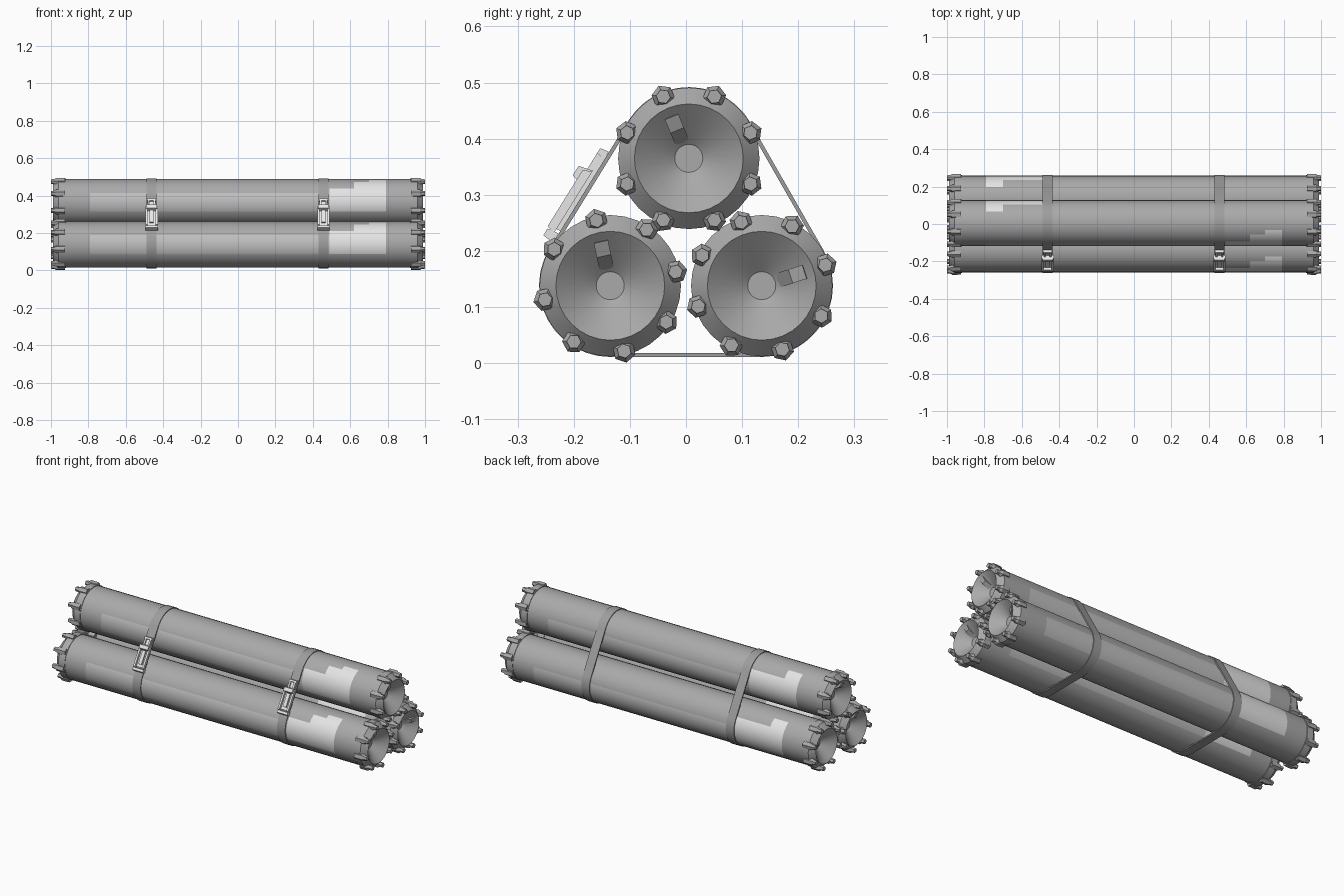
import bpy, bmesh
from math import sin, cos, atan2, degrees, radians, pi
from mathutils import Vector

cube = bpy.data.objects.get("Cube")
if cube:
    bpy.data.objects.remove(cube)


def material(name, v):
    m = bpy.data.materials.new(name)
    m.use_nodes = True
    m.diffuse_color = (v, v, v, 1)
    bsdf = next(n for n in m.node_tree.nodes if n.type == 'BSDF_PRINCIPLED')
    bsdf.inputs["Base Color"].default_value = (v, v, v, 1)
    return m


BODY = material("body grey", 0.40)
BAND = material("band grey", 0.53)
LABEL = material("label pale grey", 0.78)
CAP = material("cap grey", 0.40)
STRAP = material("strap grey", 0.34)
STEEL = material("buckle light grey", 0.80)


def finish(name, bm, mats, smooth=0):
    bmesh.ops.remove_doubles(bm, verts=bm.verts, dist=1e-5)
    bmesh.ops.recalc_face_normals(bm, faces=bm.faces)
    mesh = bpy.data.meshes.new(name)
    bm.to_mesh(mesh)
    bm.free()
    for m in mats:
        mesh.materials.append(m)
    ob = bpy.data.objects.new(name, mesh)
    bpy.context.collection.objects.link(ob)
    if smooth:
        bpy.ops.object.select_all(action='DESELECT')
        ob.select_set(True)
        bpy.context.view_layer.objects.active = ob
        bpy.ops.object.shade_smooth_by_angle(angle=radians(smooth))


def lathe(bm, profile, centre, n, turn=0.0):
    """Revolve (x, radius) points around an axis along x."""
    rings = []
    for x, r in profile:
        rings.append([bm.verts.new((x, centre[0] + r * cos(turn + 2 * pi * i / n),
                                    centre[1] + r * sin(turn + 2 * pi * i / n)))
                      for i in range(n)])
    for a, b in zip(rings, rings[1:]):
        for i in range(n):
            j = (i + 1) % n
            bm.faces.new((a[i], a[j], b[j], b[i]))


def extrude(bm, points, offset):
    """Solid from a polygon swept along an offset."""
    a = [bm.verts.new(p) for p in points]
    b = [bm.verts.new(p + offset) for p in points]
    bm.faces.new(a)
    bm.faces.new(b[::-1])
    for i in range(len(a)):
        j = (i + 1) % len(a)
        bm.faces.new((a[i], a[j], b[j], b[i]))


def make_tube(name, centre):
    # Long shell; the band and stepped label are face colours
    bm = bmesh.new()
    cuts = [0.49, 0.62, 0.70, 0.79, 0.95]
    xs = [-x for x in reversed(cuts)] + cuts
    lathe(bm, [(x, 0.123) for x in xs], centre, 30)
    for f in bm.faces:
        c = f.calc_center_median()
        y, z = c.y - centre[0], c.z - centre[1]
        front = y < 0
        angle = degrees(atan2(z, abs(y))) + (0 if front else 12)
        along = c.x if front else -c.x
        if abs(c.x) > 0.79 or angle < -24:
            continue
        low, middle = (36, 60) if front else (48, 48)
        limit = 72 if along > 0.70 else middle if along > 0.62 else low
        if along > 0.49 and angle < limit:
            f.material_index = 2
        elif angle < 24:
            f.material_index = 1
    finish(name, bm, [BODY, BAND, LABEL], 30)


def make_cap(name, centre, turn, key, s):
    # Dished end cap with bevelled rim
    bm = bmesh.new()
    profile = [(0.92, 0), (0.92, 0.126), (0.96, 0.126), (0.99, 0.097),
               (0.93, 0.025), (0.93, 0)]
    lathe(bm, [(s * x, r) for x, r in profile], centre, 32)
    finish(name + "_cap", bm, [CAP], 25)

    # Key block leaning in the dish
    bm = bmesh.new()
    out = Vector((0, cos(key), sin(key)))
    side = Vector((0, -sin(key), cos(key)))
    mid = Vector((0, centre[0], centre[1]))
    shape = [(0.925, 0.024), (0.972, 0.054), (0.982, 0.08), (0.95, 0.085)]
    extrude(bm, [mid + out * r - side * 0.013 + Vector((s * x, 0, 0))
                 for x, r in shape], side * 0.026)
    finish(name + "_key", bm, [CAP])

    # Eight bosses with hexagonal bolt heads
    bm = bmesh.new()
    for k in range(8):
        a = turn + k * pi / 4
        c = (centre[0] + 0.119 * cos(a), centre[1] + 0.119 * sin(a))
        boss = [(0.925, 0), (0.925, 0.02), (0.972, 0.021),
                (0.982, 0.014), (1.0, 0.013), (1.0, 0)]
        lathe(bm, [(s * x, r) for x, r in boss], c, 6, a)
    finish(name + "_bolts", bm, [CAP])


# Three tubes: centre (y, z), bolt turn and key angle in degrees
TUBES = {"top_tube": ((0.005, 0.365), 22.5, 112.5),
         "front_tube": ((-0.135, 0.138), 12, 102),
         "back_tube": ((0.135, 0.138), 18, 18)}
for name, (centre, turn, key) in TUBES.items():
    make_tube(name, centre)
    for s, end in ((1, "left"), (-1, "right")):
        make_cap(f"{name}_{end}", centre, radians(turn), radians(key), s)


def strap_loop(r):
    pts = []
    for name, a0, a1 in (("back_tube", -90, 30), ("top_tube", 30, 148),
                         ("front_tube", 148, 270)):
        c = TUBES[name][0]
        for i in range(13):
            a = radians(a0 + (a1 - a0) * i / 12)
            pts.append((c[0] + r * cos(a), c[1] + r * sin(a)))
    return pts


def make_strap(name, x):
    # Thin band pulled tight around all three tubes
    bm = bmesh.new()
    rings = [[bm.verts.new((x + dx, y, z)) for y, z in strap_loop(r)]
             for dx, r in ((-0.026, 0.120), (-0.026, 0.127),
                           (0.026, 0.127), (0.026, 0.120))]
    n = len(rings[0])
    for k in range(4):
        a, b = rings[k], rings[(k + 1) % 4]
        for i in range(n):
            j = (i + 1) % n
            bm.faces.new((a[i], a[j], b[j], b[i]))
    finish(name, bm, [STRAP], 30)


def make_buckle(name, x):
    # Lever latch lying on the slanted front run of the strap
    origin = Vector((x, -0.171, 0.32))
    along = Vector((0, 0.529, 0.849))
    normal = Vector((0, -0.849, 0.529))
    bm = bmesh.new()

    def block(u0, u1, n0, n1, x0, x1, slant=0.0):
        pts = [(u0, n0), (u1, n0), (u1 - slant, n1), (u0 + slant, n1)]
        extrude(bm, [origin + along * u + normal * n + Vector((x0, 0, 0))
                     for u, n in pts], Vector((x1 - x0, 0, 0)))

    block(-0.10, 0.06, 0.0, 0.010, -0.022, 0.022)          # base plate
    for s in (-1, 1):
        block(-0.11, 0.02, 0.008, 0.024, s * 0.033, s * 0.022, 0.006)  # rails
        block(0.02, 0.055, 0.008, 0.018, s * 0.020, s * 0.010)         # hook arms
    block(-0.125, -0.105, 0.0, 0.022, -0.033, 0.033, 0.003)  # lower bar
    block(-0.01, 0.022, 0.008, 0.034, -0.028, 0.028, 0.006)  # pivot
    block(-0.085, -0.01, 0.010, 0.020, -0.010, 0.010)        # lever
    block(0.05, 0.066, 0.002, 0.018, -0.024, 0.024, 0.003)   # catch
    finish(name, bm, [STEEL])


for x, end in ((0.457, "left"), (-0.462, "right")):
    make_strap(f"{end}_strap", x)
    make_buckle(f"{end}_buckle", x)
